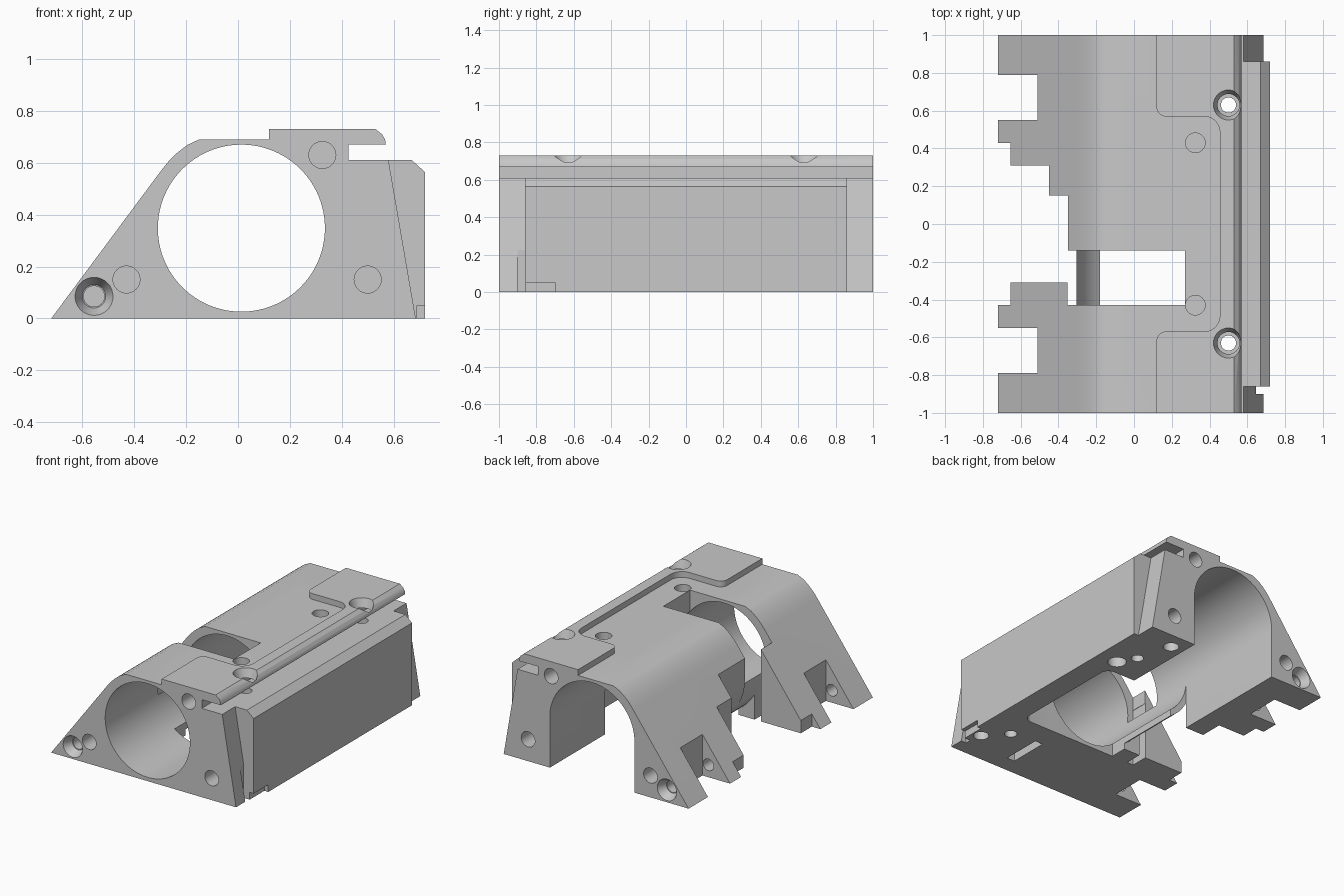
import bpy, bmesh, math
from mathutils import Matrix, Vector

cube = bpy.data.objects.get("Cube")
if cube:
    bpy.data.objects.remove(cube)

grey = bpy.data.materials.new("machined grey")
grey.use_nodes = True
GREY = (0.58, 0.58, 0.58, 1)
grey.diffuse_color = GREY
grey.node_tree.nodes["Principled BSDF"].inputs["Base Color"].default_value = GREY

BORE_X, BORE_Z, BORE_R = 0.013, 0.348, 0.322


def make(name, bm):
    bmesh.ops.recalc_face_normals(bm, faces=bm.faces)
    mesh = bpy.data.meshes.new(name)
    bm.to_mesh(mesh)
    bm.free()
    mesh.materials.append(grey)
    ob = bpy.data.objects.new(name, mesh)
    bpy.context.collection.objects.link(ob)
    return ob


def prism(name, pts, lo, hi, axis="y"):
    """Extrude a 2D outline: (x, z) along y, or (x, y) along z."""
    bm = bmesh.new()
    place = (lambda p: (p[0], lo, p[1])) if axis == "y" else (lambda p: (p[0], p[1], lo))
    face = bm.faces.new([bm.verts.new(place(p)) for p in pts])
    new = bmesh.ops.extrude_face_region(bm, geom=[face])["geom"]
    step = Vector((0, hi - lo, 0) if axis == "y" else (0, 0, hi - lo))
    bmesh.ops.translate(bm, vec=step, verts=[v for v in new if isinstance(v, bmesh.types.BMVert)])
    return make(name, bm)


def box(name, x, y, z):
    return prism(name, [(x[0], z[0]), (x[1], z[0]), (x[1], z[1]), (x[0], z[1])], *y)


def cone(name, start, end, r1, r2, segs=32):
    bm = bmesh.new()
    a, b = Vector(start), Vector(end)
    turn = (b - a).to_track_quat("Z", "Y").to_matrix().to_4x4()
    bmesh.ops.create_cone(bm, cap_ends=True, segments=segs, radius1=r1, radius2=r2,
                          depth=(b - a).length, matrix=Matrix.Translation((a + b) / 2) @ turn)
    return make(name, bm)


def arc(cx, cy, r, a0, a1, n=8):
    angles = [math.radians(a0 + (a1 - a0) * i / n) for i in range(n + 1)]
    return [(cx + r * math.cos(a), cy + r * math.sin(a)) for a in angles]


# Main housing profile with the clamp slot under the top lip
housing = prism("housing", [
    (-0.72, 0), (0.72, 0), (0.72, 0.565), (0.67, 0.61), (0.425, 0.61), (0.425, 0.67),
    (0.57, 0.67), (0.567, 0.69), (0.555, 0.71), (0.53, 0.73), (0.12, 0.73), (0.12, 0.69),
    (-0.15, 0.69), (-0.195, 0.669), (-0.235, 0.638), (-0.27, 0.603), (-0.297, 0.569)], -1, 1)


def cut(tool):
    mod = housing.modifiers.new("cut", "BOOLEAN")
    mod.operation = "DIFFERENCE"
    mod.solver = "EXACT"
    mod.object = tool
    bpy.context.view_layer.objects.active = housing
    bpy.ops.object.modifier_apply(modifier=mod.name)
    bpy.data.objects.remove(tool)


# Main bore, open underneath towards the back
cut(cone("bore", (BORE_X, -1.1, BORE_Z), (BORE_X, 1.1, BORE_Z), BORE_R, BORE_R, 96))
cut(box("arch", (BORE_X - BORE_R + 0.001, BORE_X + BORE_R - 0.001), (0.15, 1.1), (-0.1, BORE_Z)))
cut(box("floor_opening", (-0.18, 0.33), (-0.43, 0.2), (-0.1, BORE_Z)))

# Pocket between the bore and the side wall, with rounded far corners
pocket = [(0.2, -0.43)] + arc(0.5, -0.37, 0.06, 270, 360) + arc(0.5, 0.34, 0.06, 0, 90) + [(0.2, 0.4)]
cut(prism("inner_pocket", pocket, -0.1, 0.3, "z"))

# Top window into the bore, running down the thin side wall
cut(box("window", (-0.352, 0.27), (-0.43, -0.14), (0.3, 0.9)))
cut(box("window_side", (-0.354, -0.304), (-0.43, -0.14), (-0.1, 0.4)))

# Stepped cut-outs along the sloped foot
for x, y0, y1 in [(-0.51, 0.55, 0.79), (-0.51, -0.79, -0.55), (-0.655, -0.43, 0.43),
                  (-0.45, 0.15, 0.31), (-0.35, -0.31, 0.15)]:
    cut(box("foot_notch", (-0.9, x), (y0, y1), (-0.1, 0.8)))

# Rounded underside of the thin bore wall
cut(prism("shell_relief", arc(BORE_X, BORE_Z, 0.362, 180, 238) + [(-0.178, -0.1), (-0.5, -0.1), (-0.5, BORE_Z)],
          -0.31, 0.15))

# Recess in the raised top plate, with rounded corners
half = [(0.0, 0.62)] + [(0.119, 0.62)] + arc(0.17, 0.62, 0.051, 180, 270) + arc(0.37, 0.485, 0.085, 90, 0)
cut(prism("plate_recess", half + [(x, -y) for x, y in reversed(half)], 0.69, 0.9, "z"))

for s in (-1, 1):
    # Leaning end faces beside the side block
    cut(prism("end_slope", [(0.575, 0.64), (0.692, -0.04), (0.9, -0.04), (0.9, 0.64)], s * 0.86, s * 1.1))
    # Countersunk bolt holes through the top
    cut(cone("top_hole", (0.5, s * 0.63, -0.1), (0.5, s * 0.63, 0.8), 0.04, 0.04))
    cut(cone("top_sink", (0.5, s * 0.63, 0.66), (0.5, s * 0.63, 0.74), 0.055, 0.083))
    cut(cone("top_pin", (0.325, s * 0.43, 0.62), (0.325, s * 0.43, 0.8), 0.052, 0.052))
    # Blind holes in both end faces
    for x, z in [(0.325, 0.63), (-0.43, 0.15), (0.5, 0.15)]:
        cut(cone("end_hole", (x, s * 0.86, z), (x, s * 1.1, z), 0.052, 0.052))
    # Bolt line through the foot and its inner prong
    cut(cone("foot_hole", (-0.555, s * 0.42, 0.085), (-0.555, s * 1.1, 0.085), 0.04, 0.04))
    cut(cone("foot_sink", (-0.555, s * 0.94, 0.085), (-0.555, s * 1.01, 0.085), 0.045, 0.078))

# Small reliefs at the lower front corner and underside
cut(box("corner_relief", (0.645, 0.8), (-0.9, -0.859), (-0.1, 0.225)))
cut(box("base_relief", (0.69, 0.8), (-0.98, -0.7), (-0.1, 0.05)))
cut(box("floor_slot", (0.26, 0.32), (-0.88, -0.6), (-0.1, 0.25)))
for x, y, r in [(0.43, 0.88, 0.05), (0.57, 0.51, 0.06), (0.63, -0.77, 0.05)]:
    cut(cone("base_pin", (x, y, -0.1), (x, y, 0.08), r, r))

housing.select_set(True)
bpy.context.view_layer.objects.active = housing
bpy.ops.object.shade_smooth_by_angle(angle=math.radians(30))
